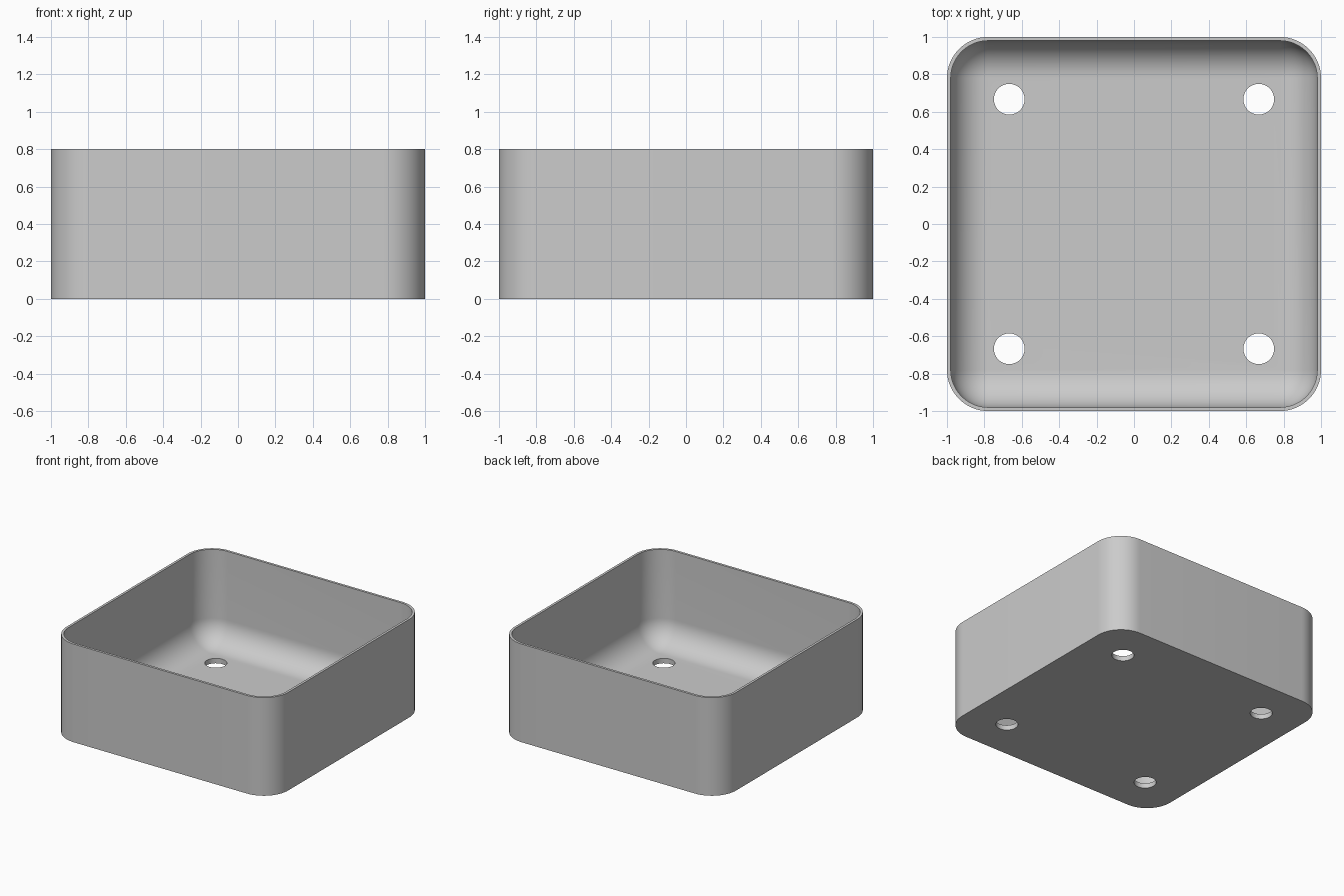
import bpy
import bmesh
from math import sin, cos, pi

default = bpy.data.objects.get("Cube")
if default:
    bpy.data.objects.remove(default, do_unlink=True)

HEIGHT, WALL, FLOOR = 0.8, 0.02, 0.04
CORNER, FILLET = 0.22, 0.2
HOLE_OFFSET, HOLE_RADIUS = 0.667, 0.082
STEPS = 16

grey = bpy.data.materials.new("plain grey")
grey.use_nodes = True
grey.diffuse_color = (0.6, 0.6, 0.6, 1)
grey.node_tree.nodes["Principled BSDF"].inputs["Base Color"].default_value = grey.diffuse_color


def ring(bm, inset, z):
    """Rounded square loop, drawn in from the outer wall by inset."""
    radius, centre = CORNER - inset, 1 - CORNER
    verts = []
    for quarter, (sx, sy) in enumerate([(1, 1), (-1, 1), (-1, -1), (1, -1)]):
        for i in range(STEPS + 1):
            a = (quarter + i / STEPS) * pi / 2
            verts.append(bm.verts.new((sx * centre + radius * cos(a),
                                       sy * centre + radius * sin(a), z)))
    return verts


# Tray section: outer wall, rim, inner wall, then the fillet down to the floor
section = [(0, 0), (0, HEIGHT), (WALL, HEIGHT)]
for i in range(STEPS + 1):
    a = i / STEPS * pi / 2
    section.append((WALL + FILLET * (1 - cos(a)), FLOOR + FILLET * (1 - sin(a))))

bm = bmesh.new()
rings = [ring(bm, inset, z) for inset, z in section]
for low, high in zip(rings, rings[1:]):
    for i in range(len(low)):
        j = (i + 1) % len(low)
        bm.faces.new((low[i], low[j], high[j], high[i]))
bm.faces.new(rings[0])
bm.faces.new(rings[-1])
bmesh.ops.remove_doubles(bm, verts=bm.verts, dist=0.0001)
bmesh.ops.recalc_face_normals(bm, faces=bm.faces)
mesh = bpy.data.meshes.new("tray")
bm.to_mesh(mesh)
bm.free()
mesh.materials.append(grey)
tray = bpy.data.objects.new("tray", mesh)
bpy.context.collection.objects.link(tray)

# Four round holes through the floor
for sx in (-1, 1):
    for sy in (-1, 1):
        bpy.ops.mesh.primitive_cylinder_add(
            vertices=48, radius=HOLE_RADIUS, depth=0.2,
            location=(sx * HOLE_OFFSET, sy * HOLE_OFFSET, 0))
        cutter = bpy.context.object
        cutter.name = "hole_cutter"
        cutter.hide_render = True
        cutter.data.materials.append(grey)
        bpy.ops.object.select_all(action='DESELECT')
        tray.select_set(True)
        bpy.context.view_layer.objects.active = tray
        cut = tray.modifiers.new("hole", 'BOOLEAN')
        cut.operation = 'DIFFERENCE'
        cut.solver = 'EXACT'
        cut.object = cutter
        bpy.ops.object.modifier_apply(modifier=cut.name)
        bpy.data.objects.remove(cutter, do_unlink=True)

bpy.ops.object.shade_smooth_by_angle(angle=pi / 6)
